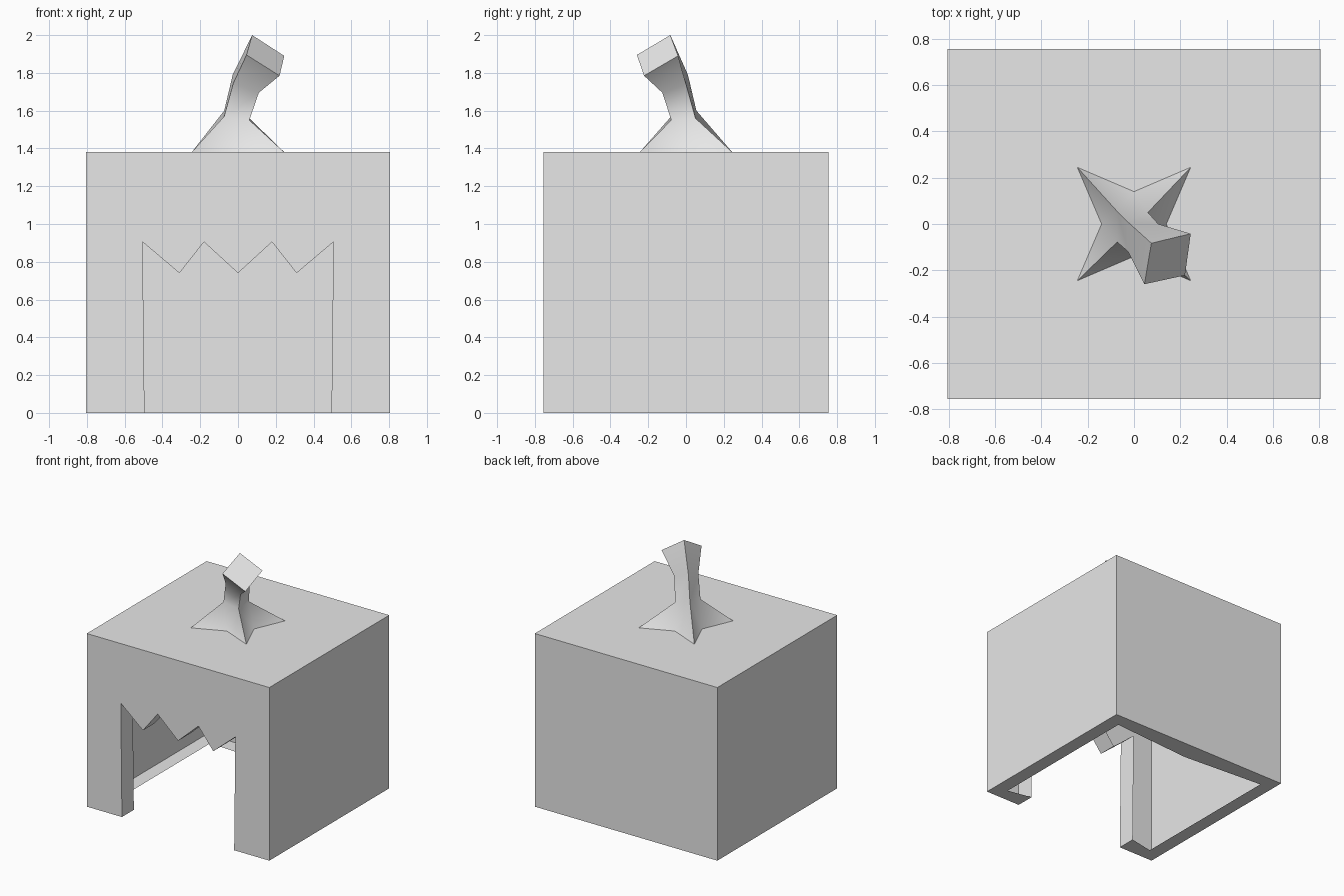
import bpy
import bmesh
import math

cube = bpy.data.objects.get("Cube")
if cube:
    bpy.data.objects.remove(cube, do_unlink=True)

grey = bpy.data.materials.new("plain_grey")
grey.use_nodes = True
GREY = (0.8, 0.8, 0.8, 1)
grey.diffuse_color = GREY
grey.node_tree.nodes["Principled BSDF"].inputs["Base Color"].default_value = GREY


def build(name, polygons):
    """Make one welded object from a list of corner loops."""
    bm = bmesh.new()
    for loop in polygons:
        bm.faces.new([bm.verts.new(p) for p in loop])
    bmesh.ops.remove_doubles(bm, verts=bm.verts, dist=0.0005)
    mesh = bpy.data.meshes.new(name)
    bm.to_mesh(mesh)
    bm.free()
    mesh.materials.append(grey)
    obj = bpy.data.objects.new(name, mesh)
    bpy.context.collection.objects.link(obj)
    return obj


def mirror(obj):
    mod = obj.modifiers.new("mirror", 'MIRROR')
    mod.use_clip = True


X, Y, H = 0.805, 0.755, 1.38
LIP = -0.605  # inner edge of the doorway lining

# Half outline of the jagged doorway, from the floor to the middle tooth
doorway = [(-0.495, 0), (-0.505, 0.905), (-0.31, 0.74), (-0.18, 0.905), (0, 0.74)]

# Thin outer walls and roof, open underneath
front = [(-X, -Y, 0)] + [(x, -Y, z) for x, z in doorway] + [(0, -Y, H), (-X, -Y, H)]
side = [(-X, Y, 0), (-X, -Y, 0), (-X, -Y, H), (-X, Y, H)]
back = [(0, Y, 0), (-X, Y, 0), (-X, Y, H), (0, Y, H)]
roof = [(-X, -Y, H), (0, -Y, H), (0, Y, H), (-X, Y, H)]
mirror(build("box_walls", [front, side, back, roof]))

# Doorway lining, reaching inward from the jagged edge
lining = [[(a, -Y, b), (a, LIP, b), (c, LIP, d), (c, -Y, d)]
          for (a, b), (c, d) in zip(doorway, doorway[1:])]
mirror(build("doorway_lining", lining))

# Flat rim around the open underside
door_x = doorway[0][0]
rim = [(door_x, -Y, 0), (-X, -Y, 0), (-X, Y, 0), (0, Y, 0),
       (0, 0.595, 0), (-0.695, 0.645, 0), (-0.695, -0.645, 0), (door_x, LIP, 0)]
mirror(build("bottom_rim", [rim]))

# Bent four-sided stem on a star foot; rings run back left, front left, front right, back right
T, M = 0.245, 0.14
tips = [(-T, T, H), (-T, -T, H), (T, -T, H), (T, T, H)]
notches = [(-M, 0, H), (0, -M, H), (M, 0, H), (0, M, H)]
neck = [(-0.073, 0.055, 1.6), (-0.073, -0.078, 1.57), (0.06, -0.078, 1.55), (0.06, 0.05, 1.56)]
bend = [(-0.028, 0.01, 1.79), (-0.025, -0.12, 1.745), (0.11, -0.125, 1.695), (0.105, 0.0, 1.74)]
head = [(0.075, -0.083, 2.0), (0.045, -0.26, 1.895), (0.22, -0.222, 1.785), (0.245, -0.042, 1.89)]

faces = [head]
for i in range(4):
    j = (i + 1) % 4
    faces += [[tips[i], notches[i], neck[i]],
              [neck[i], notches[i], neck[j]],
              [notches[i], tips[j], neck[j]]]
    for low, high in ((neck, bend), (bend, head)):
        faces.append([low[i], low[j], high[j], high[i]])
stem = build("chimney_stem", faces)

bpy.ops.object.select_all(action='DESELECT')
stem.select_set(True)
bpy.context.view_layer.objects.active = stem
bpy.ops.object.shade_smooth_by_angle(angle=math.radians(40))
